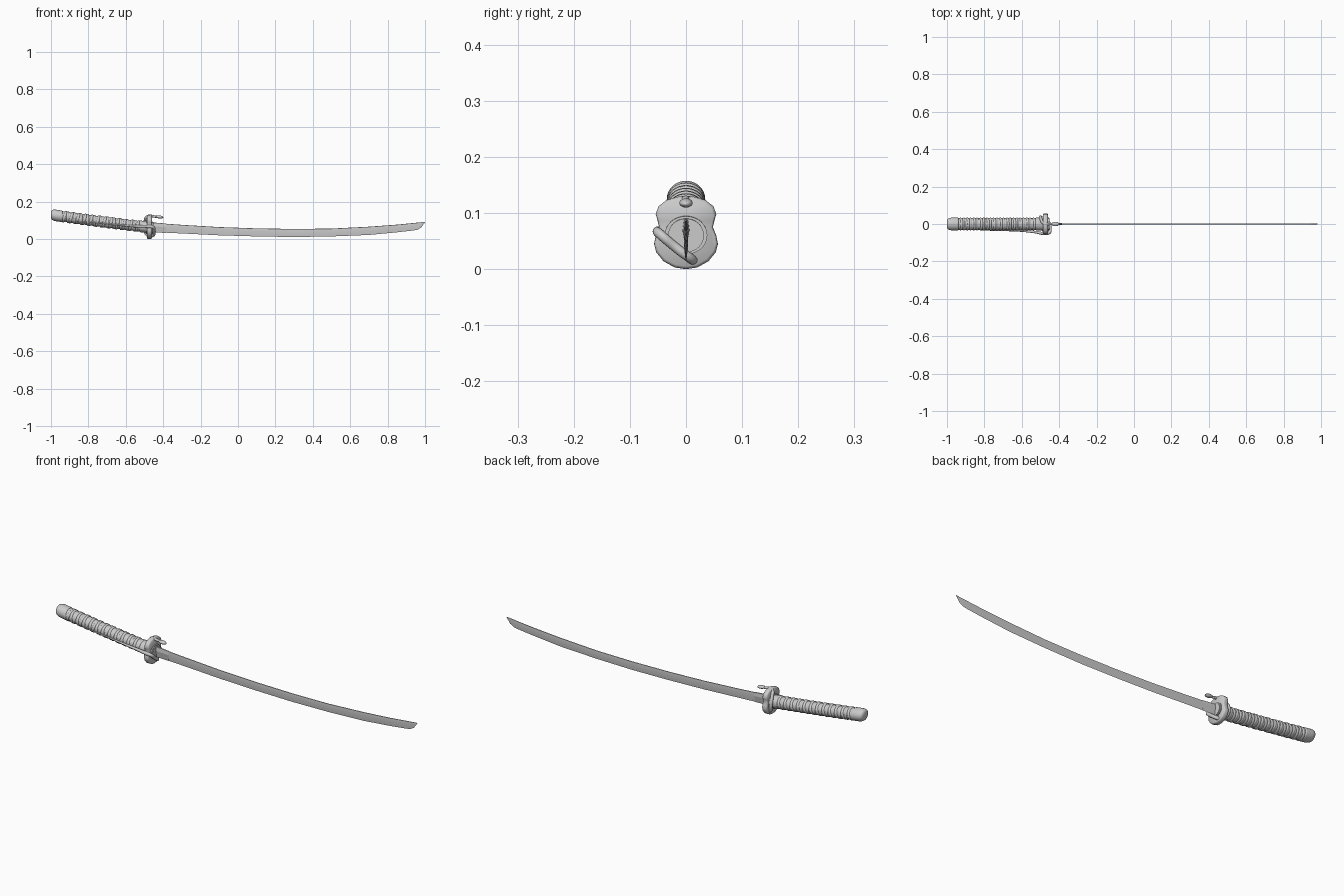
import bpy, bmesh, math

if "Cube" in bpy.data.objects:
    bpy.data.objects.remove(bpy.data.objects["Cube"])


def finish(obj, name, angle=35):
    obj.name = name
    bpy.ops.object.select_all(action='DESELECT')
    obj.select_set(True)
    bpy.context.view_layer.objects.active = obj
    bpy.ops.object.shade_smooth_by_angle(angle=math.radians(angle))
    return obj


def from_bmesh(bm, name):
    bmesh.ops.recalc_face_normals(bm, faces=bm.faces)
    me = bpy.data.meshes.new(name)
    bm.to_mesh(me)
    bm.free()
    obj = bpy.data.objects.new(name, me)
    bpy.context.collection.objects.link(obj)
    return obj


def loft(name, sections):
    """Skin a list of closed vertex rings and cap both ends."""
    bm = bmesh.new()
    rings = [[bm.verts.new(p) for p in s] for s in sections]
    n = len(rings[0])
    for a, b in zip(rings, rings[1:]):
        for i in range(n):
            bm.faces.new((a[i], a[(i + 1) % n], b[(i + 1) % n], b[i]))
    bm.faces.new(rings[0])
    bm.faces.new(rings[-1])
    return from_bmesh(bm, name)


def tube(name, pts, depth):
    """Round tube through (x, y, z, radius factor) points."""
    cu = bpy.data.curves.new(name, 'CURVE')
    cu.dimensions = '3D'
    cu.bevel_depth, cu.bevel_resolution, cu.use_fill_caps = depth, 5, True
    sp = cu.splines.new('BEZIER')
    sp.bezier_points.add(len(pts) - 1)
    for bp, p in zip(sp.bezier_points, pts):
        bp.co, bp.radius = p[:3], p[3]
        bp.handle_left_type = bp.handle_right_type = 'AUTO'
    obj = bpy.data.objects.new(name, cu)
    bpy.context.collection.objects.link(obj)
    bpy.ops.object.select_all(action='DESELECT')
    obj.select_set(True)
    bpy.context.view_layer.objects.active = obj
    bpy.ops.object.convert(target='MESH')
    return finish(bpy.context.object, name)


def grip_z(x):
    u = (-0.48 - x) / 0.52
    return 0.063 + u * (0.058 + 0.009 * u)


def oval(x, ry, rz, n=32):
    return [(x, ry * math.cos(2 * math.pi * i / n),
             grip_z(x) + rz * math.sin(2 * math.pi * i / n)) for i in range(n)]


# Blade: (x, edge z, spine z)
stations = [(-0.47, .038, .088), (-0.3, .030, .076), (-0.1, .020, .064), (0.1, .014, .057),
            (0.3, .011, .054), (0.5, .014, .056), (0.7, .022, .066), (0.85, .036, .077),
            (0.93, .045, .085), (0.96, .050, .088), (0.98, .062, .090), (1.0, .090, .0915)]


def blade_section(x, lo, hi, t):
    mid = lo + (hi - lo) * 0.62
    return [(x, 0, lo), (x, t, mid), (x, t * .6, hi - .001), (x, 0, hi),
            (x, -t * .6, hi - .001), (x, -t, mid)]


finish(loft("blade", [blade_section(*s, 0.0035 if s[0] < .9 else 0.0035 * (1.03 - s[0]) / .13)
                      for s in stations]), "blade", 15)
finish(loft("blade_collar", [blade_section(-0.47, .036, .090, .0065),
                             blade_section(-0.385, .033, .083, .0045)]), "blade_collar", 15)

# Guard plate: lobed outline, mirrored across y
half = [(0, 0), (.02, .003), (.04, .014), (.053, .03), (.057, .045), (.054, .06), (.048, .075),
        (.051, .088), (.054, .098), (.049, .112), (.035, .123), (.015, .129), (0, .13)]
outline = half + [(-y, z) for y, z in half[-2:0:-1]]
guard = loft("guard", [[(x, y * s, .065 + (z - .065) * s) for y, z in outline]
                       for x, s in ((-.487, .92), (-.484, .98), (-.479, 1), (-.469, 1),
                                    (-.464, .98), (-.461, .92))])
finish(guard, "guard", 50)

# Washers on both faces of the guard, and the grip ferrule
for name, x0, x1, ry, rz in (("front_washer", -.465, -.456, .038, .034),
                             ("front_inner_washer", -.460, -.453, .032, .030),
                             ("back_washer", -.493, -.480, .040, .037),
                             ("grip_ferrule", -.520, -.485, .034, .031)):
    finish(loft(name, [oval(x0, ry, rz), oval(x1, ry, rz)]), name)

# Grip core and rounded pommel
finish(loft("grip_core", [oval(-.97 + i * .06, .031, .028) for i in range(9)]), "grip_core")
finish(loft("pommel", [oval(x, .034 * s, .031 * s) for x, s in
                       ((-.945, .92), (-.943, 1), (-.975, 1), (-.987, .95), (-.995, .83),
                        (-1.0, .55))]), "pommel", 50)

# Cord wrap: close rings leaning alternately to each side
for i in range(25):
    x = -.945 + i * .0177
    lean = 0.128 + (0.2 if i % 2 else -0.2)
    bpy.ops.mesh.primitive_torus_add(major_segments=32, minor_segments=8, major_radius=.027,
                                     minor_radius=.0075, location=(x, 0, grip_z(x)),
                                     rotation=(0, math.pi / 2 + lean, 0))
    ring = bpy.context.object
    ring.scale = (.93, 1.0, 1.15)
    finish(ring, f"grip_wrap_{i + 1}", 60)

# Serpentine ornament: tail along the grip, across the guard face, up the back, over the top
tube("ornament_body", [
    (-.86, -.030, .094, .15), (-.75, -.034, .086, .35), (-.62, -.036, .073, .55),
    (-.53, -.043, .068, .8), (-.475, -.051, .067, 1), (-.453, -.046, .062, 1),
    (-.450, -.020, .040, 1), (-.452, .004, .022, 1), (-.470, .016, .016, .95),
    (-.492, .030, .030, .95), (-.500, .038, .065, .95), (-.497, .026, .098, .9),
    (-.488, .008, .118, .9), (-.470, 0, .124, .85), (-.445, 0, .120, .7),
    (-.425, 0, .118, .6)], .0085)
bpy.ops.mesh.primitive_uv_sphere_add(segments=20, ring_count=12, radius=1,
                                     location=(-.420, 0, .118), rotation=(0, .1, 0))
bpy.context.object.scale = (.021, .012, .008)
finish(bpy.context.object, "ornament_head", 60)
